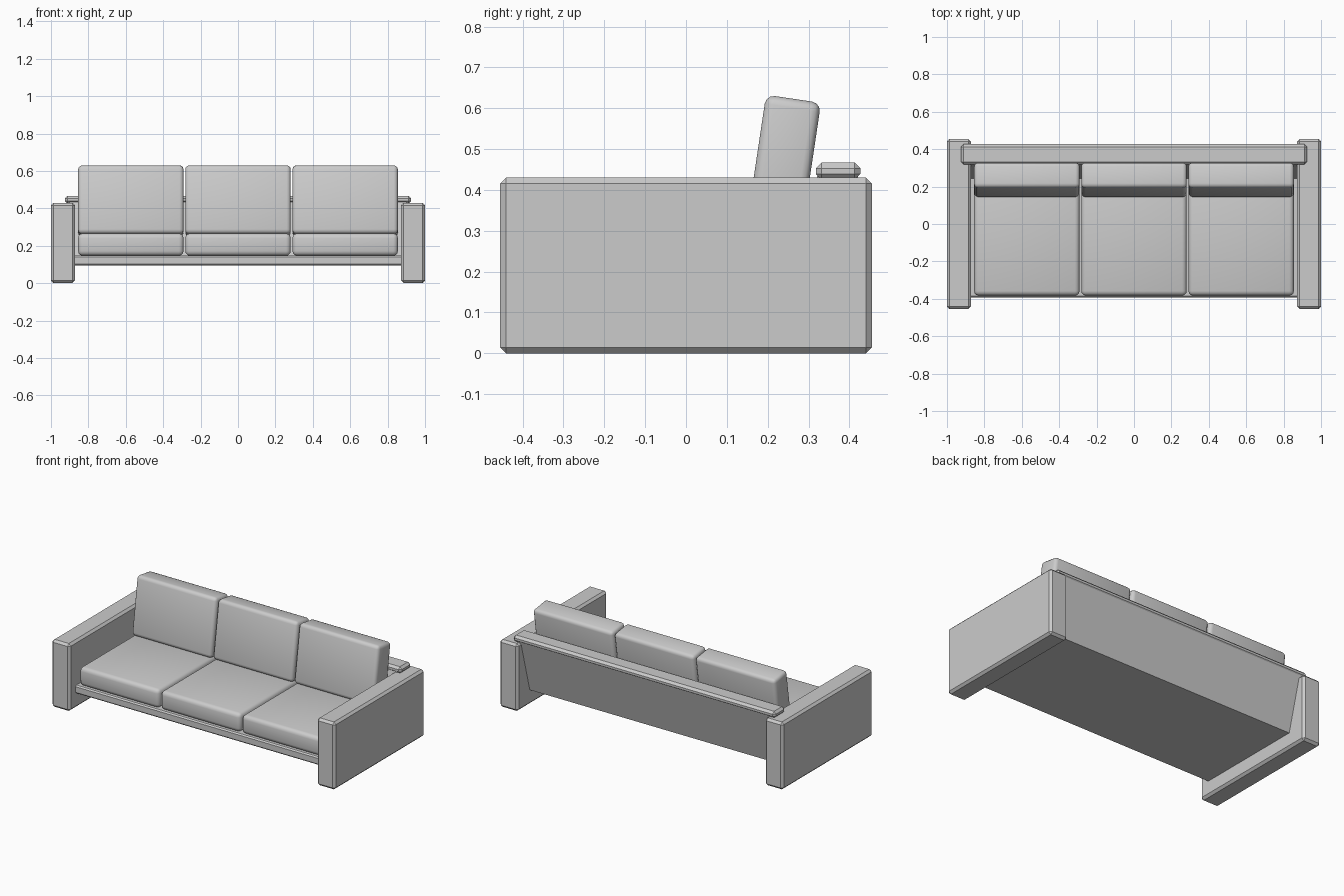
import bpy, bmesh, math

if "Cube" in bpy.data.objects:
    bpy.data.objects.remove(bpy.data.objects["Cube"])


def box(name, lo, hi, bevel=0.0, segs=1, shear=0.0, smooth=False):
    """Bevelled box between two corners; shear moves the top face along y."""
    size = [b - a for a, b in zip(lo, hi)]
    mid = [(a + b) / 2 for a, b in zip(lo, hi)]
    bm = bmesh.new()
    bmesh.ops.create_cube(bm, size=1)
    for v in bm.verts:
        lean = shear * (v.co.z + 0.5)
        v.co = [c * s for c, s in zip(v.co, size)]
        v.co.y += lean
    if bevel:
        bmesh.ops.bevel(bm, geom=bm.edges[:], offset=bevel, segments=segs,
                        profile=0.5, affect='EDGES')
    me = bpy.data.meshes.new(name)
    bm.to_mesh(me)
    bm.free()
    ob = bpy.data.objects.new(name, me)
    ob.location = mid
    bpy.context.collection.objects.link(ob)
    if smooth:
        bpy.context.view_layer.objects.active = ob
        ob.select_set(True)
        bpy.ops.object.shade_smooth_by_angle(angle=math.radians(40))
        ob.select_set(False)
    return ob


# Arms: full-height slabs with chamfered edges
for side, x0 in (("left", -1.0), ("right", 0.872)):
    box(side + "_arm", (x0, -0.455, 0), (x0 + 0.128, 0.455, 0.43), 0.014)

# Seat platform between the arms
box("seat_base", (-0.88, -0.392, 0.095), (0.88, 0.32, 0.147), 0.008)

# Backrest leaning backwards, with its top rail resting in the arms
box("back_panel", (-0.9, 0.23, 0.095), (0.9, 0.33, 0.44), shear=0.093)
box("back_rail", (-0.925, 0.318, 0.425), (0.925, 0.427, 0.467), 0.014)

# Three seat cushions and three tilted back cushions
W, PITCH = 0.282, 0.573
for i in (-1, 0, 1):
    x = i * PITCH
    box(f"seat_cushion_{i + 2}", (x - W, -0.383, 0.147), (x + W, 0.26, 0.266),
        0.025, 3, smooth=True)
    back = box(f"back_cushion_{i + 2}", (x - W, 0.168, 0.255),
               (x + W, 0.304, 0.625), 0.022, 3, smooth=True)
    back.rotation_euler.x = math.radians(-8.5)
